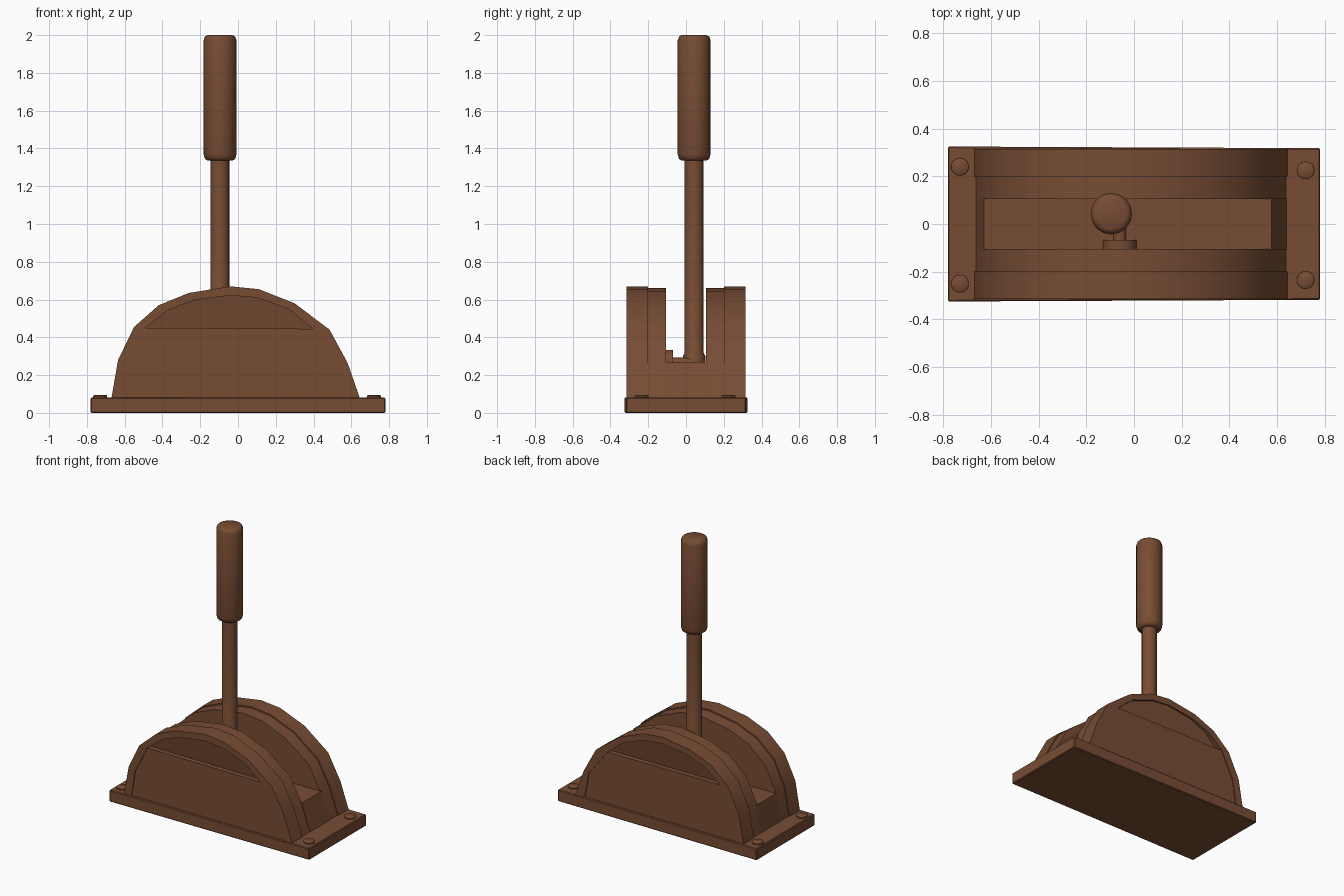
import bpy, bmesh, math
from mathutils import Matrix

if "Cube" in bpy.data.objects:
    bpy.data.objects.remove(bpy.data.objects["Cube"])

brown = bpy.data.materials.new("brown_paint")
brown.diffuse_color = (0.185, 0.073, 0.034, 1)
brown.use_nodes = True
brown.node_tree.nodes["Principled BSDF"].inputs["Base Color"].default_value = brown.diffuse_color


def finish(name, bm, angle=35):
    bmesh.ops.recalc_face_normals(bm, faces=bm.faces)
    me = bpy.data.meshes.new(name)
    bm.to_mesh(me)
    bm.free()
    ob = bpy.data.objects.new(name, me)
    me.materials.append(brown)
    bpy.context.collection.objects.link(ob)
    bpy.ops.object.select_all(action='DESELECT')
    ob.select_set(True)
    bpy.context.view_layer.objects.active = ob
    bpy.ops.object.shade_smooth_by_angle(angle=math.radians(angle))
    return ob


def ring(bm, pts, y):
    return [bm.verts.new((x, y, z)) for x, z in pts]


def bridge(bm, a, b):
    n = len(a)
    for i in range(n):
        j = (i + 1) % n
        bm.faces.new((a[i], a[j], b[j], b[i]))


def prism(name, pts, y0, y1):
    bm = bmesh.new()
    a, b = ring(bm, pts, y0), ring(bm, pts, y1)
    bridge(bm, a, b)
    bm.faces.new(a)
    bm.faces.new(b)
    return finish(name, bm)


def lathe(name, profile, loc, segs=16, along_y=False):
    bm = bmesh.new()
    rings = [[bm.verts.new((r * math.cos(2 * math.pi * i / segs),
                            r * math.sin(2 * math.pi * i / segs), z))
              for i in range(segs)] for r, z in profile]
    for a, b in zip(rings, rings[1:]):
        bridge(bm, a, b)
    bm.faces.new(rings[0])
    bm.faces.new(rings[-1])
    if along_y:
        bm.transform(Matrix.Rotation(-math.pi / 2, 4, 'X'))
    bm.transform(Matrix.Translation(loc))
    return finish(name, bm, 50)


# arch outline of the housing and outline of the side panel inside it
arch = [(-.675, .05), (-.635, .28), (-.55, .455), (-.42, .57), (-.26, .635),
        (-.04, .67), (.11, .655), (.30, .58), (.485, .44), (.58, .265), (.655, .05)]
panel = [(-.615, .065), (-.585, .26), (-.49, .45), (-.37, .545), (-.23, .597),
         (-.04, .622), (.10, .61), (.27, .55), (.395, .445), (.54, .26), (.575, .065)]
inner = [(x * .99, z * .985) for x, z in arch]


# outer cheek with a raised rim and a stepped, recessed side panel
def cheek(name, s):
    bm = bmesh.new()
    back, front = ring(bm, arch, s * .20), ring(bm, arch, s * .315)
    bm.faces.new(back)
    bridge(bm, back, front)
    rim = ring(bm, panel, s * .315)
    bridge(bm, front, rim)
    # lower panel is nearly flush, upper panel sits behind a ledge
    low = [bm.verts.new((x, s * .309, z)) for x, z in panel[:3] + panel[8:]]
    top = [bm.verts.new((x, s * (.275 + .03 * (z - .445) / .175), z))
           for x, z in panel[2:9]]
    bm.faces.new((low[0], low[1], low[4], low[5]))
    bm.faces.new((low[1], low[2], low[3], low[4]))
    bm.faces.new(top)
    bm.faces.new((low[2], top[0], top[-1], low[3]))
    for i in (0, 1):
        bm.faces.new((rim[i], rim[i + 1], low[i + 1], low[i]))
        bm.faces.new((rim[8 + i], rim[9 + i], low[4 + i], low[3 + i]))
    for i in range(6):
        bm.faces.new((rim[2 + i], rim[3 + i], top[i + 1], top[i]))
    bm.faces.new((rim[2], top[0], low[2]))
    bm.faces.new((rim[8], top[6], low[3]))
    bm.faces.new((rim[0], rim[10], low[5], low[0]))
    finish(name, bm)


for side, s in (("front", -1), ("back", 1)):
    cheek(side + "_cheek", s)
    prism(side + "_inner_wall", inner, s * .105, s * .205)

# floor of the lever slot
prism("slot_floor", [(-.668, .05), (-.63, .27), (.577, .27), (.65, .05)], -.11, .11)

# mounting plate, slightly wider at the left end
bm = bmesh.new()
bmesh.ops.create_cube(bm, size=1)
for v in bm.verts:
    x, y, z = v.co
    v.co = (x * 1.56, y * (.65 if x < 0 else .636), (z + .5) * .082)
bmesh.ops.bevel(bm, geom=[e for e in bm.edges], offset=.005, segments=1, affect='EDGES')
finish("base_plate", bm)

# bolts in the four corners
for x, y in ((-.73, .24), (-.73, -.25), (.72, .225), (.72, -.235)):
    lathe("bolt", [(.037, .06), (.037, .09), (.032, .094)], (x, y, 0))

# lever rod with foot collar, and the grip
lx, ly = -.095, .043
lathe("lever_rod", [(.06, .25), (.06, .30), (.05, .32), (.05, 1.36)], (lx, ly, 0))
lathe("lever_grip", [(.065, 1.335), (.08, 1.345), (.087, 1.37), (.087, 1.972),
                     (.08, 1.992), (.065, 2.0)], (lx, ly, 0))

# pivot axle and its end disc
lathe("pivot_axle", [(.027, -.08), (.027, .04)], (-.06, 0, .265), 12, True)
lathe("pivot_disc", [(.072, -.108), (.072, -.068)], (-.06, 0, .262), 16, True)
